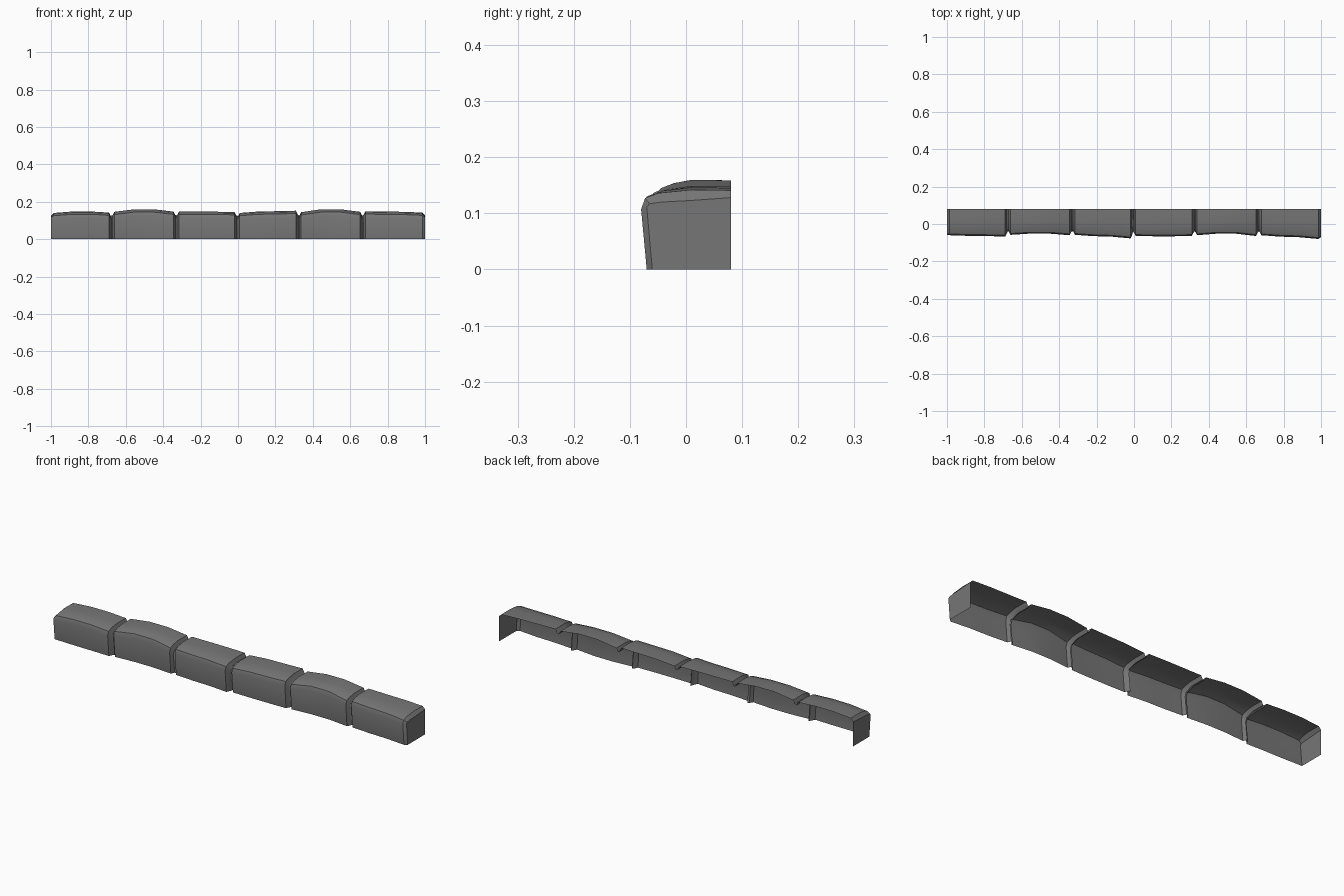
import bpy, bmesh, math

cube = bpy.data.objects.get("Cube")
if cube:
    bpy.data.objects.remove(cube, do_unlink=True)

BACK = 0.08      # open rear edge of the kerb
GROOVE = 0.018   # depth of the joints between stones

stone_grey = bpy.data.materials.new("stone_grey")
stone_grey.use_nodes = True
grey = (0.18, 0.18, 0.18, 1)
stone_grey.diffuse_color = grey
stone_grey.node_tree.nodes["Principled BSDF"].inputs["Base Color"].default_value = grey


def section(front, top, inset=0.0):
    """Cross-section from the front foot, over the worn edge, to the rear."""
    f, t = front + inset, top - inset
    return [(f + 0.01, 0), (f, t - 0.035), (f + 0.007, t - 0.015),
            (f + 0.03, t - 0.006), (0.01, t), (BACK, t - 0.001)]


def end_section():
    """Plain flat end of the row."""
    return [(-0.05, 0), (-0.06, 0.108), (-0.055, 0.114),
            (-0.035, 0.117), (0.01, 0.12), (BACK, 0.125)]


def stone(name, x0, x1, fronts, tops, open_left, open_right):
    """Loft one stone; its outer end is closed where the row stops."""
    w = x1 - x0
    mid_l, mid_r = x0 + w * 0.35, x0 + w * 0.65
    blend = lambda v: (v[0] * 0.15 + v[1] * 0.85, v[1] * 0.85 + v[2] * 0.15)
    fm, tm = blend(fronts), blend(tops)
    rows = [(x0 + 0.014, section(fronts[0], tops[0])),
            (mid_l, section(fm[0], tm[0])),
            (mid_r, section(fm[1], tm[1])),
            (x1 - 0.014, section(fronts[2], tops[2]))]
    # joint sides and the narrow joint floor, or the bevel to the row's end
    if open_left:
        s = section(fronts[0], tops[0], GROOVE)
        rows = [(x0, section(-0.058, 0.145, GROOVE)), (x0 + 0.005, s)] + rows
    else:
        rows = [(x0, end_section())] + rows
    if open_right:
        s = section(fronts[2], tops[2], GROOVE)
        rows += [(x1 - 0.005, s), (x1, section(-0.058, 0.145, GROOVE))]
    else:
        end = [(y - 0.01 if y < 0 else y, z + 0.003 if z else 0)
               for y, z in end_section()]
        rows += [(x1, end)]

    bm = bmesh.new()
    loops = [[bm.verts.new((x, y, z)) for y, z in prof] for x, prof in rows]
    for a, b in zip(loops, loops[1:]):
        for i in range(len(a) - 1):
            bm.faces.new((a[i], b[i], b[i + 1], a[i + 1]))
    # flat caps on the two row ends
    for is_open, loop in ((open_left, loops[0]), (open_right, loops[-1][::-1])):
        if not is_open:
            foot = bm.verts.new((loop[0].co.x, BACK, 0))
            bm.faces.new(loop + [foot])
    bmesh.ops.recalc_face_normals(bm, faces=bm.faces)
    bm.faces.ensure_lookup_table()
    if bm.faces[0].normal.y > 0:
        bmesh.ops.reverse_faces(bm, faces=bm.faces)
    me = bpy.data.meshes.new(name)
    bm.to_mesh(me)
    bm.free()
    me.materials.append(stone_grey)
    ob = bpy.data.objects.new(name, me)
    bpy.context.collection.objects.link(ob)
    bpy.ops.object.select_all(action='DESELECT')
    ob.select_set(True)
    bpy.context.view_layer.objects.active = ob
    bpy.ops.object.shade_smooth_by_angle(angle=math.radians(25))


# left edge, front line (left, middle, right), top line (left, middle, right)
stones = [
    (-1.0, (-0.06, -0.064, -0.067), (0.14, 0.149, 0.142)),
    (-0.675, (-0.058, -0.05, -0.06), (0.146, 0.162, 0.147)),
    (-0.33, (-0.058, -0.066, -0.077), (0.147, 0.147, 0.145)),
    (-0.005, (-0.064, -0.066, -0.064), (0.14, 0.149, 0.152)),
    (0.323, (-0.06, -0.05, -0.064), (0.144, 0.162, 0.146)),
    (0.667, (-0.06, -0.069, -0.08), (0.149, 0.147, 0.142)),
]
edges = [s[0] for s in stones] + [1.0]
for i, (x, fronts, tops) in enumerate(stones):
    stone(f"kerb_stone_{i + 1}", x, edges[i + 1], fronts, tops, i > 0, i < len(stones) - 1)
